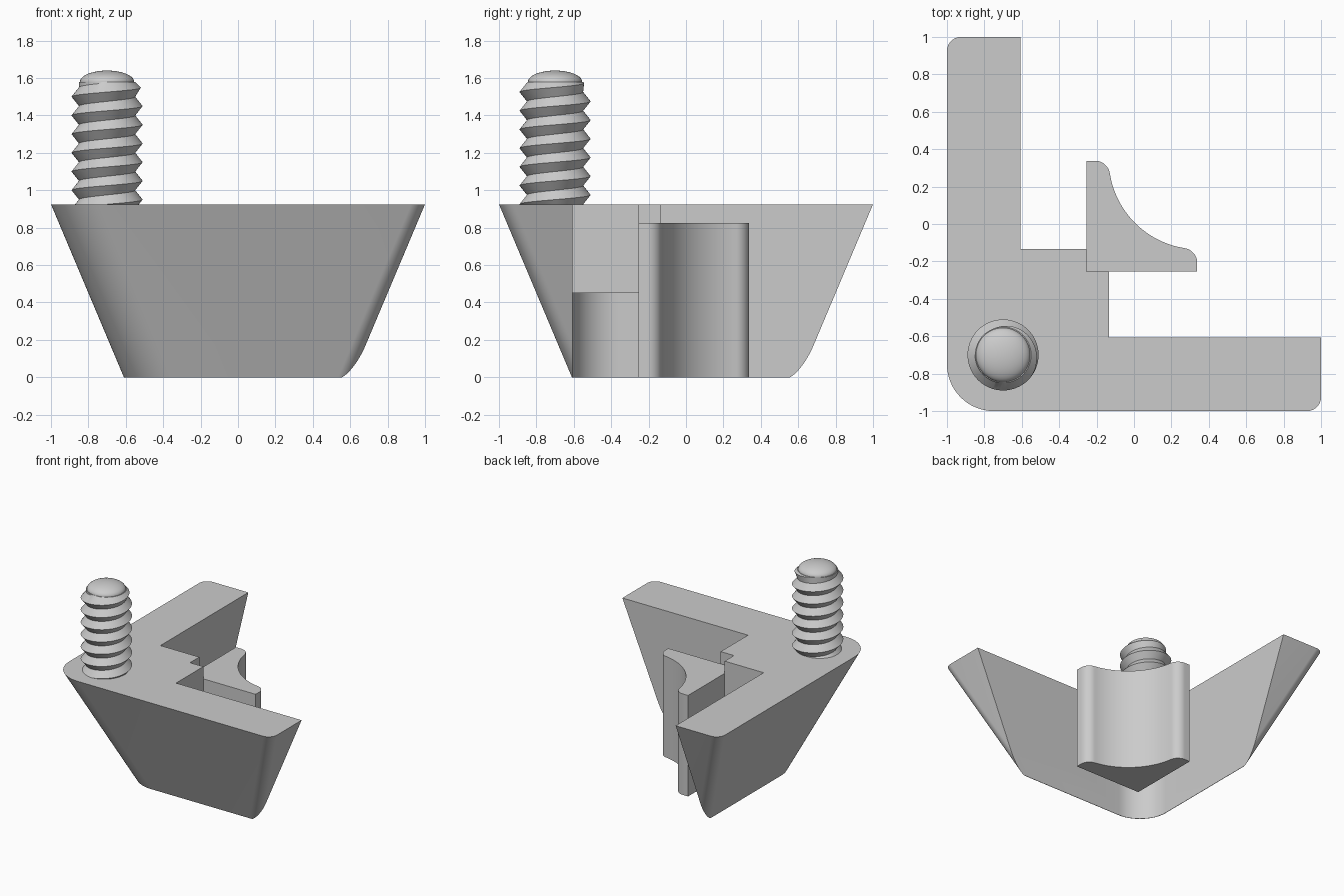
import bpy, bmesh
from math import pi, sin, cos, radians

if "Cube" in bpy.data.objects:
    bpy.data.objects.remove(bpy.data.objects["Cube"])

grey = bpy.data.materials.new("light_grey")
grey.use_nodes = True
grey.diffuse_color = (0.6, 0.6, 0.6, 1)
grey.node_tree.nodes["Principled BSDF"].inputs["Base Color"].default_value = (0.6, 0.6, 0.6, 1)

TOP = 0.925      # height of the bracket
EDGE = 0.61      # inner wall position and half size at the foot


def finish(bm, name):
    """Turn a bmesh into an object with the grey material."""
    bmesh.ops.remove_doubles(bm, verts=bm.verts, dist=0.0002)
    bmesh.ops.recalc_face_normals(bm, faces=bm.faces)
    mesh = bpy.data.meshes.new(name)
    bm.to_mesh(mesh)
    bm.free()
    mesh.materials.append(grey)
    obj = bpy.data.objects.new(name, mesh)
    bpy.context.collection.objects.link(obj)
    return obj


def smooth(obj):
    bpy.ops.object.select_all(action='DESELECT')
    obj.select_set(True)
    bpy.context.view_layer.objects.active = obj
    bpy.ops.object.shade_smooth_by_angle(angle=radians(30))


def arc(cx, cy, r, a0, a1, n=16):
    """Points on an arc, angles in degrees."""
    return [(cx + r * cos(radians(a0 + (a1 - a0) * i / n)),
             cy + r * sin(radians(a0 + (a1 - a0) * i / n))) for i in range(n + 1)]


def loft(name, low, high, z0, z1):
    """Solid between two outlines with matching points."""
    bm = bmesh.new()
    a = [bm.verts.new((x, y, z0)) for x, y in low]
    b = [bm.verts.new((x, y, z1)) for x, y in high]
    bm.faces.new(a[::-1])
    bm.faces.new(b)
    for i in range(len(a)):
        j = (i + 1) % len(a)
        bm.faces.new((a[i], a[j], b[j], b[i]))
    return finish(bm, name)


def square(h, big=0.25, small=0.075):
    """Square outline, large round at the screw corner, small ones beside it."""
    return (arc(big - h, big - h, big, 180, 270)
            + arc(h - small, small - h, small, 270, 360)
            + [(h, h)]
            + arc(small - h, h - small, small, 90, 180))


def cut(obj, cutter):
    mod = obj.modifiers.new("cut", 'BOOLEAN')
    mod.operation = 'DIFFERENCE'
    mod.solver = 'EXACT'
    mod.object = cutter
    bpy.context.view_layer.objects.active = obj
    bpy.ops.object.modifier_apply(modifier=mod.name)
    bpy.data.objects.remove(cutter)


# Corner bracket: a flared block with its inside removed
bracket = loft("corner_bracket", square(EDGE), square(1), 0, TOP)
w = 0.003 - EDGE
lower = arc(-0.36, -0.36, -0.36 - w, 180, 270) + [(2, w), (2, 2), (w, 2)]
cut(bracket, loft("lower_cutter", lower, lower, -0.2, 0.45))

# The upper cut leaves the notched step in the corner
s, n = -0.135, -0.255
upper = [(2, w), (2, 2), (w, 2), (w, s), (n, s), (n, n), (s, n), (s, w)]
cut(bracket, loft("upper_cutter", upper, upper, 0.2, 1.2))
smooth(bracket)

# Clamping wedge with a hollow front and two rounded lips
tip = 0.338
lip = arc(0.258, -0.208, 0.08, 0, 81, 12)
hollow = arc(0.345, 0.345, 0.48, 261, 189, 32)
wedge = ([(n, n), (tip, n)] + lip + hollow[1:-1]
         + [(y, x) for x, y in lip[::-1]] + [(n, tip)])
smooth(loft("clamping_wedge", wedge, wedge, 0, 0.825))

# Screw thread: crest and root rows climbing round the shaft
AXIS, PITCH, ROOT, DEPTH = -0.7, 0.1, 0.145, 0.05
Z0, Z1, STEPS = 0.9, 1.58, 64


def thread_point(row, turn):
    z = min(max(Z0 - PITCH + (row / 2 + turn) * PITCH, Z0), Z1)
    phase = ((z - 1.455) / PITCH - turn) % 1
    r = ROOT + DEPTH * abs(1 - 2 * phase)
    r = min(r, 0.15 + Z1 - z)
    return AXIS + r * cos(2 * pi * turn), AXIS + r * sin(2 * pi * turn), z


bm = bmesh.new()
ROWS = 18
grid = [[bm.verts.new(thread_point(k, j / STEPS)) for k in range(ROWS)]
        for j in range(STEPS + 1)]
for left, right in zip(grid, grid[1:]):
    for k in range(ROWS - 1):
        bm.faces.new((left[k], right[k], right[k + 1], left[k + 1]))
bmesh.ops.remove_doubles(bm, verts=bm.verts, dist=0.0002)
bmesh.ops.holes_fill(bm, edges=[e for e in bm.edges if e.is_boundary], sides=0)
smooth(finish(bm, "screw_thread"))

# Domed end of the screw
bm = bmesh.new()
path = [bm.verts.new((AXIS + 0.145 * cos(t * pi / 24), AXIS, Z1 + 0.06 * sin(t * pi / 24)))
        for t in range(13)]
path.insert(0, bm.verts.new((AXIS + 0.145, AXIS, Z1 - 0.02)))
edges = [bm.edges.new(pair) for pair in zip(path, path[1:])]
bmesh.ops.spin(bm, geom=path + edges, cent=(AXIS, AXIS, 0), axis=(0, 0, 1),
               angle=2 * pi, steps=48)
smooth(finish(bm, "screw_dome"))
